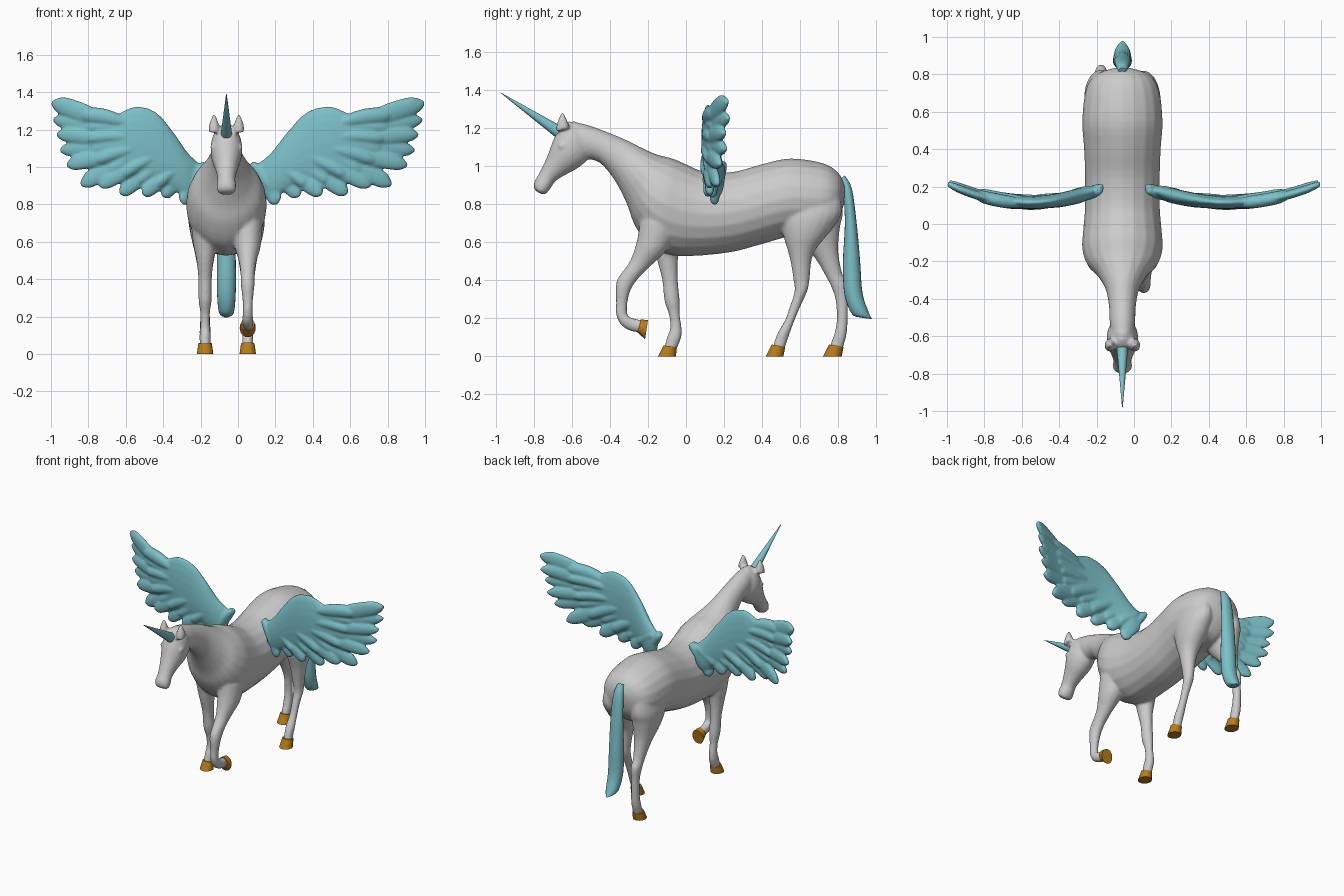
import bpy, bmesh, math
from mathutils import Vector

CX = -0.062          # body centre line
N = 20


def catmull(rows, steps):
    out = []
    for i in range(len(rows) - 1):
        a, b, c, d = (Vector(rows[max(0, min(len(rows) - 1, i + k))]) for k in (-1, 0, 1, 2))
        for s in range(steps):
            t = s / steps
            out.append(0.5 * (2 * b + (c - a) * t + (2 * a - 5 * b + 4 * c - d) * t * t
                              + (3 * b - a - 3 * c + d) * t ** 3))
    return out + [Vector(rows[-1])]


def loft(bm, rows, place, steps=4):
    """Rows hold two silhouette points (p,q),(p,q) and a half depth."""
    rings = []
    for p1, q1, p2, q2, w in catmull(rows, steps):
        ring = []
        for i in range(N):
            a = 2 * math.pi * i / N
            c, s = math.cos(a), math.sin(a)
            p, q = (p1 + p2) / 2 + c * (p1 - p2) / 2, (q1 + q2) / 2 + c * (q1 - q2) / 2
            ring.append(bm.verts.new(place(p, q, w * s)))
        rings.append(ring)
    for r, s in zip(rings, rings[1:]):
        for i in range(N):
            j = (i + 1) % N
            bm.faces.new((r[i], r[j], s[j], s[i]))
    bm.faces.new(rings[0][::-1])
    bm.faces.new(rings[-1])


def side(x):
    return lambda p, q, d: (x + d, p, q)


def finish(name, bm, mat=None, voxel=0, smooth=4):
    bmesh.ops.recalc_face_normals(bm, faces=bm.faces[:])
    me = bpy.data.meshes.new(name)
    bm.to_mesh(me)
    bm.free()
    ob = bpy.data.objects.new(name, me)
    bpy.context.collection.objects.link(ob)
    if mat:
        me.materials.append(mat)
    if voxel:
        m = ob.modifiers.new("Blend", 'REMESH')
        m.mode, m.voxel_size, m.use_smooth_shade = 'VOXEL', voxel, True
        m = ob.modifiers.new("Soften", 'SMOOTH')
        m.factor, m.iterations = 0.5, smooth
    else:
        bpy.ops.object.select_all(action='DESELECT')
        ob.select_set(True)
        bpy.context.view_layer.objects.active = ob
        bpy.ops.object.shade_smooth_by_angle(angle=math.radians(40))
    return ob


def material(name, col):
    m = bpy.data.materials.new(name)
    m.diffuse_color = (*col, 1)
    return m


teal = material("teal", (0.2, 0.53, 0.58))
amber = material("amber", (0.48, 0.2, 0.01))

# Body: rump, barrel, chest and neck
bm = bmesh.new()
loft(bm, [(.835, .90, .83, .80, .05), (.80, .965, .80, .72, .14), (.72, 1.015, .72, .64, .195),
          (.55, 1.04, .55, .63, .215), (.40, 1.01, .40, .59, .205), (.25, .97, .25, .55, .2),
          (.10, .97, .08, .53, .2), (0, 1.01, -.07, .53, .21), (-.07, 1.04, -.19, .58, .215),
          (-.15, 1.06, -.27, .69, .19), (-.23, 1.095, -.31, .80, .135), (-.32, 1.14, -.375, .925, .09),
          (-.43, 1.185, -.45, 1.015, .072), (-.53, 1.22, -.52, 1.04, .068),
          (-.62, 1.235, -.60, 1.08, .055)], side(CX))
# Head
loft(bm, [(-.58, 1.235, -.49, 1.10, .05), (-.65, 1.22, -.515, 1.035, .08), (-.692, 1.15, -.575, .985, .083),
          (-.73, 1.05, -.64, .95, .062), (-.77, .965, -.688, .918, .048), (-.798, .915, -.712, .882, .052),
          (-.797, .88, -.735, .855, .046), (-.775, .86, -.752, .85, .02)], side(CX))
for s in (-1, 1):
    # Ears and eyes
    loft(bm, [(-.685, 1.18, -.61, 1.20, .03), (-.678, 1.225, -.62, 1.23, .026),
              (-.656, 1.28, -.642, 1.278, .008)], side(CX + s * .066))
    loft(bm, [(-.655, 1.125, -.65, 1.12, .004), (-.67, 1.11, -.63, 1.105, .014),
              (-.665, 1.09, -.66, 1.085, .004)], side(CX + s * .074))

# Legs
hind_fore = [(.56, .86, .80, .88, .06), (.50, .74, .82, .76, .09), (.51, .64, .76, .66, .085),
             (.545, .52, .67, .54, .055), (.565, .40, .65, .41, .036), (.57, .34, .64, .35, .033),
             (.545, .26, .605, .27, .026), (.52, .19, .575, .20, .026), (.485, .13, .545, .12, .03),
             (.465, .08, .525, .06, .028), (.455, .04, .515, .035, .03)]
hind_back = [(.56, .86, .80, .88, .06), (.52, .74, .825, .76, .09), (.58, .62, .81, .68, .08),
             (.675, .52, .80, .56, .055), (.735, .42, .82, .44, .036), (.765, .36, .85, .38, .033),
             (.785, .30, .85, .30, .026), (.793, .2, .85, .2, .026), (.78, .12, .845, .12, .03),
             (.765, .08, .83, .06, .028), (.757, .04, .82, .035, .03)]
fore_planted = [(-.2, .75, 0, .75, .08), (-.17, .6, -.03, .6, .065), (-.15, .5, -.043, .5, .046),
                (-.125, .4, -.043, .4, .036), (-.113, .29, -.033, .29, .035), (-.09, .22, -.033, .22, .026),
                (-.083, .15, -.023, .15, .026), (-.10, .10, -.025, .10, .03), (-.115, .04, -.05, .035, .028)]
fore_raised = [(-.24, .72, -.04, .68, .08), (-.26, .60, -.10, .56, .07), (-.295, .50, -.18, .48, .046),
               (-.345, .43, -.25, .41, .038), (-.368, .38, -.29, .35, .036), (-.368, .28, -.308, .28, .027),
               (-.368, .22, -.308, .22, .026), (-.34, .163, -.295, .207, .03), (-.29, .133, -.265, .197, .028),
               (-.24, .125, -.225, .188, .029)]
for rows, s in ((hind_fore, 1), (hind_back, -1), (fore_planted, -1), (fore_raised, 1)):
    loft(bm, rows, side(CX + s * .114))
finish("body", bm, voxel=0.009)

# Hooves
hooves = {"hind_hoof_right": ((.45, .062, .522, .05, .036), (.42, 0, .512, 0, .044), 1),
          "hind_hoof_left": ((.752, .062, .828, .05, .036), (.72, 0, .818, 0, .044), -1),
          "front_hoof_left": ((-.118, .058, -.048, .048, .036), (-.147, 0, -.053, 0, .044), -1),
          "front_hoof_right": ((-.255, .125, -.238, .194, .036), (-.215, .09, -.2, .19, .043), 1)}
for name, (top, sole, s) in hooves.items():
    bm = bmesh.new()
    loft(bm, [top, sole], side(CX + s * .114), 2)
    finish(name, bm, amber)

# Horn
bm = bmesh.new()
loft(bm, [(-.62, 1.19, -.665, 1.135, .032), (-.98, 1.39, -.978, 1.387, .002)], side(CX), 1)
finish("horn", bm, teal)

# Tail
bm = bmesh.new()
loft(bm, [(.80, .93, .835, .95, .02), (.825, .86, .872, .88, .036), (.835, .7, .897, .7, .046),
          (.825, .5, .915, .5, .05), (.832, .33, .928, .33, .05), (.87, .225, .965, .22, .04),
          (.91, .205, .98, .195, .015)], side(CX))
finish("tail", bm, teal)

# Wings: a lens-shaped arm, then long feathers and short covert feathers
arm = [(.11, 1.02, .11, .88, .025), (.18, 1.08, .17, .83, .04), (.27, 1.195, .29, .89, .04),
       (.37, 1.295, .40, .92, .036), (.49, 1.325, .53, .95, .034), (.60, 1.285, .66, 1.0, .03),
       (.68, 1.27, .76, 1.05, .026), (.75, 1.28, .80, 1.12, .015)]
feathers = [(.62, 1.20, .995, 1.345, .053), (.60, 1.16, .985, 1.255, .046), (.58, 1.12, .965, 1.175, .044),
            (.56, 1.09, .945, 1.09, .044), (.54, 1.06, .905, 1.01, .046), (.48, 1.05, .82, .905, .05),
            (.42, 1.02, .71, .90, .046), (.36, .99, .585, .858, .046), (.27, .96, .45, .855, .044),
            (.19, .96, .33, .845, .044), (.13, .98, .205, .80, .042)]
profile = [(0, .5), (.2, .85), (.5, 1), (.8, .95), (.92, .7), (1, .2)]


def feather(bm, x0, z0, x1, z1, hw, depth, place):
    d = Vector((x1 - x0, z1 - z0))
    n = Vector((-d.y, d.x)).normalized()
    rows = []
    for t, s in profile:
        c = Vector((x0, z0)) + d * t + n * .035 * math.sin(math.pi * t) * d.length
        a, b = c + n * hw * s, c - n * hw * s
        rows.append((a.x, a.y, b.x, b.y, depth * (.4 + .6 * s)))
    loft(bm, rows, place)


def wing_place(mirrored, shift=0):
    def place(p, q, d):
        y = .115 + .42 * (p - .5) ** 2 + d + shift
        return (-(.111 + .889 * p) if mirrored else p, y, q)
    return place


for name, mirrored in (("right_wing", False), ("left_wing", True)):
    bm = bmesh.new()
    loft(bm, arm, wing_place(mirrored))
    for k, (x0, z0, x1, z1, hw) in enumerate(feathers):
        shift = .008 if k % 2 else -.004
        feather(bm, x0, z0, x1, z1, hw, .024, wing_place(mirrored, shift))
        feather(bm, x0 - .06, z0 + .04, x0 + (x1 - x0) * .55, z0 + (z1 - z0) * .55, hw * .85, .036,
                wing_place(mirrored, shift))
    finish(name, bm, teal, voxel=0.008, smooth=2)
